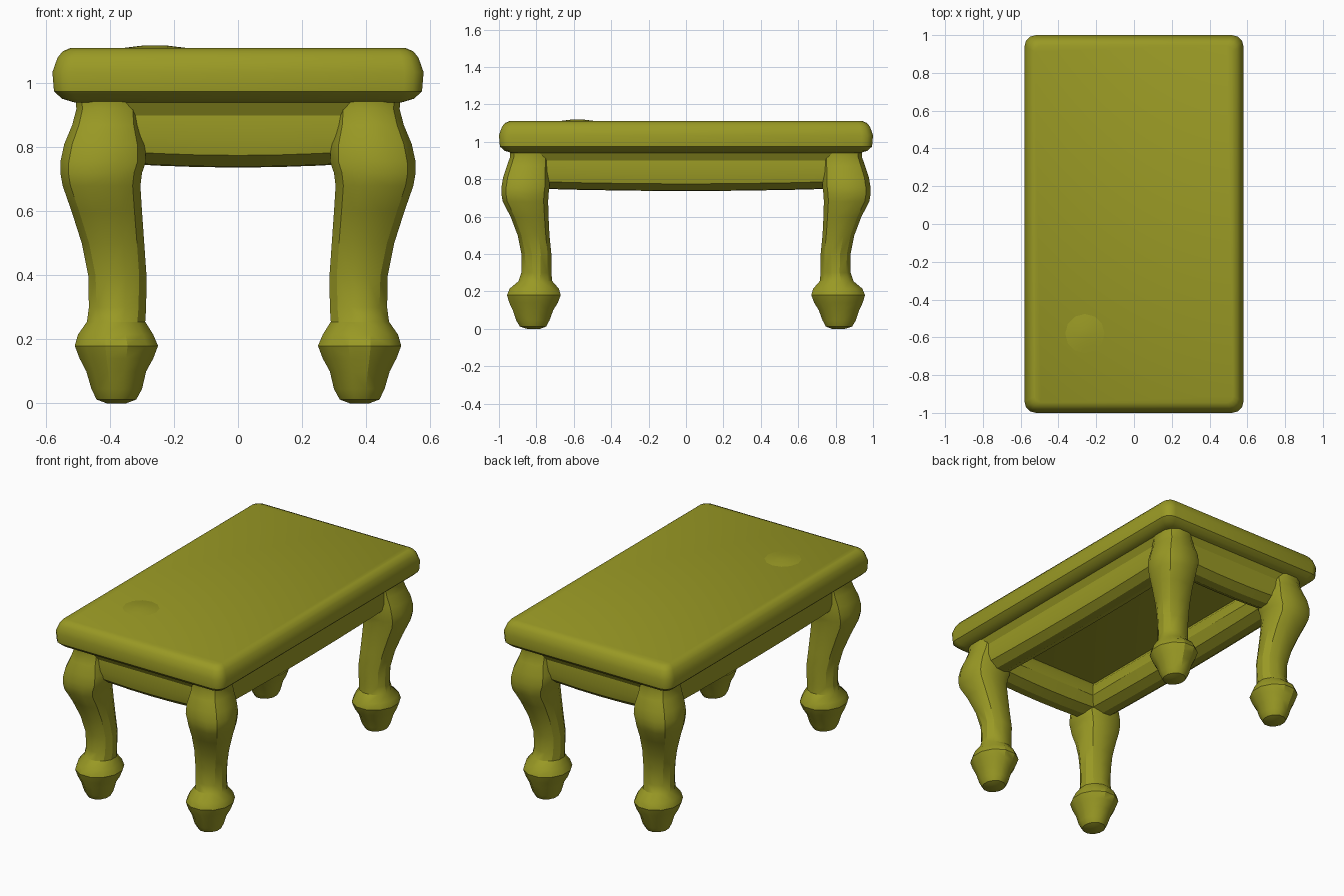
import bpy, bmesh, math
from mathutils import Vector

if "Cube" in bpy.data.objects:
    bpy.data.objects.remove(bpy.data.objects["Cube"])

olive = bpy.data.materials.new("olive paint")
olive.use_nodes = True
colour = (0.32, 0.32, 0.018, 1)
olive.diffuse_color = colour
olive.node_tree.nodes["Principled BSDF"].inputs["Base Color"].default_value = colour


def loft(name, rings, angle=30):
    """Skin a list of equal-length point rings and cap both ends."""
    bm = bmesh.new()
    rows = [[bm.verts.new(p) for p in ring] for ring in rings]
    n = len(rows[0])
    for a, b in zip(rows, rows[1:]):
        for i in range(n):
            j = (i + 1) % n
            bm.faces.new((a[i], a[j], b[j], b[i]))
    bm.faces.new(rows[0])
    bm.faces.new(rows[-1])
    bmesh.ops.recalc_face_normals(bm, faces=bm.faces)
    mesh = bpy.data.meshes.new(name)
    bm.to_mesh(mesh)
    bm.free()
    obj = bpy.data.objects.new(name, mesh)
    bpy.context.collection.objects.link(obj)
    mesh.materials.append(olive)
    bpy.ops.object.select_all(action='DESELECT')
    bpy.context.view_layer.objects.active = obj
    obj.select_set(True)
    bpy.ops.object.shade_smooth_by_angle(angle=math.radians(angle))


def rounded_rect(hx, hy, r, z, steps=3):
    pts = []
    for k, (sx, sy) in enumerate([(1, 1), (-1, 1), (-1, -1), (1, -1)]):
        for s in range(steps + 1):
            a = math.pi / 2 * (k + s / steps)
            pts.append((sx * (hx - r) + r * math.cos(a),
                        sy * (hy - r) + r * math.sin(a), z))
    return pts


# Table top: soft-edged slab, (inset from the rim, height)
slab = [(.07, .94), (.03, .952), (.005, .975), (0, 1.035),
        (.016, 1.08), (.032, 1.1), (.055, 1.11)]
loft("table_top", [rounded_rect(.58 - d, 1.0 - d, .06 - d * .5, z) for d, z in slab])

# Slight raised patch on the top
patch = [(.12, 1.108), (.08, 1.113), (.03, 1.119)]
loft("raised_patch", [[(-.26 + r * math.cos(i * math.pi / 6),
                        -.58 + r * math.sin(i * math.pi / 6), z)
                       for i in range(12)] for r, z in patch])

# Cabriole legs: (height, inner x, outer x, inner y, outer y)
leg = [(0, .35, .41, .78, .85), (.012, .318, .442, .748, .888),
       (.045, .3, .458, .73, .908), (.1, .287, .474, .71, .926),
       (.14, .265, .495, .685, .945), (.18, .25, .51, .67, .957),
       (.215, .265, .5, .68, .943), (.255, .29, .472, .715, .895),
       (.3, .287, .466, .72, .88), (.4, .286, .468, .72, .88),
       (.5, .293, .488, .73, .9), (.6, .3, .52, .735, .938),
       (.68, .305, .548, .737, .98), (.72, .3, .555, .735, .987),
       (.755, .288, .555, .73, .987), (.81, .29, .543, .73, .978),
       (.87, .305, .518, .73, .958), (.92, .31, .505, .73, .94),
       (.95, .31, .508, .73, .943)]


def leg_ring(z, x0, x1, y0, y1, sx, sy, sides=12):
    """Round section low down, growing squarer towards the knee."""
    power = 1 - .3 * min(max((z - .3) / .4, 0), 1)
    reach = math.cos(math.pi / sides) ** power
    ring = []
    for i in range(sides):
        a = 2 * math.pi * (i + .5) / sides
        c, s = (math.copysign(abs(v) ** power, v) / reach / 2
                for v in (math.cos(a), math.sin(a)))
        ring.append((sx * ((x0 + x1) / 2 + (x1 - x0) * c),
                     sy * ((y0 + y1) / 2 + (y1 - y0) * s), z))
    return ring


for end, sy in (("front", -1), ("back", 1)):
    for side, sx in (("left", 1), ("right", -1)):
        loft(f"{end}_{side}_leg", [leg_ring(*row, sx, sy) for row in leg])

# Aprons: rounded rails flaring out under the top, (outward offset, height)
rail = [(-.06, .945), (-.095, .9), (-.105, .83), (-.075, .765), (-.02, .737),
        (.035, .74), (.08, .775), (.09, .83), (.085, .9), (.11, .945)]


def apron(name, centre, half, along, outward):
    rings = []
    for t in (-1, -.7, -.35, 0, .35, .7, 1):
        lift = .012 * t * t
        rings.append([centre + along * (half * t) + outward * o
                      + Vector((0, 0, z + (lift if z < .8 else 0))) for o, z in rail])
    loft(name, rings)


X, Y = Vector((1, 0, 0)), Vector((0, 1, 0))
for s, end, side in ((-1, "front", "right"), (1, "back", "left")):
    apron(f"{end}_apron", Y * (s * .825), .36, X, Y * s)
    apron(f"{side}_apron", X * (s * .395), .79, Y, X * s)
